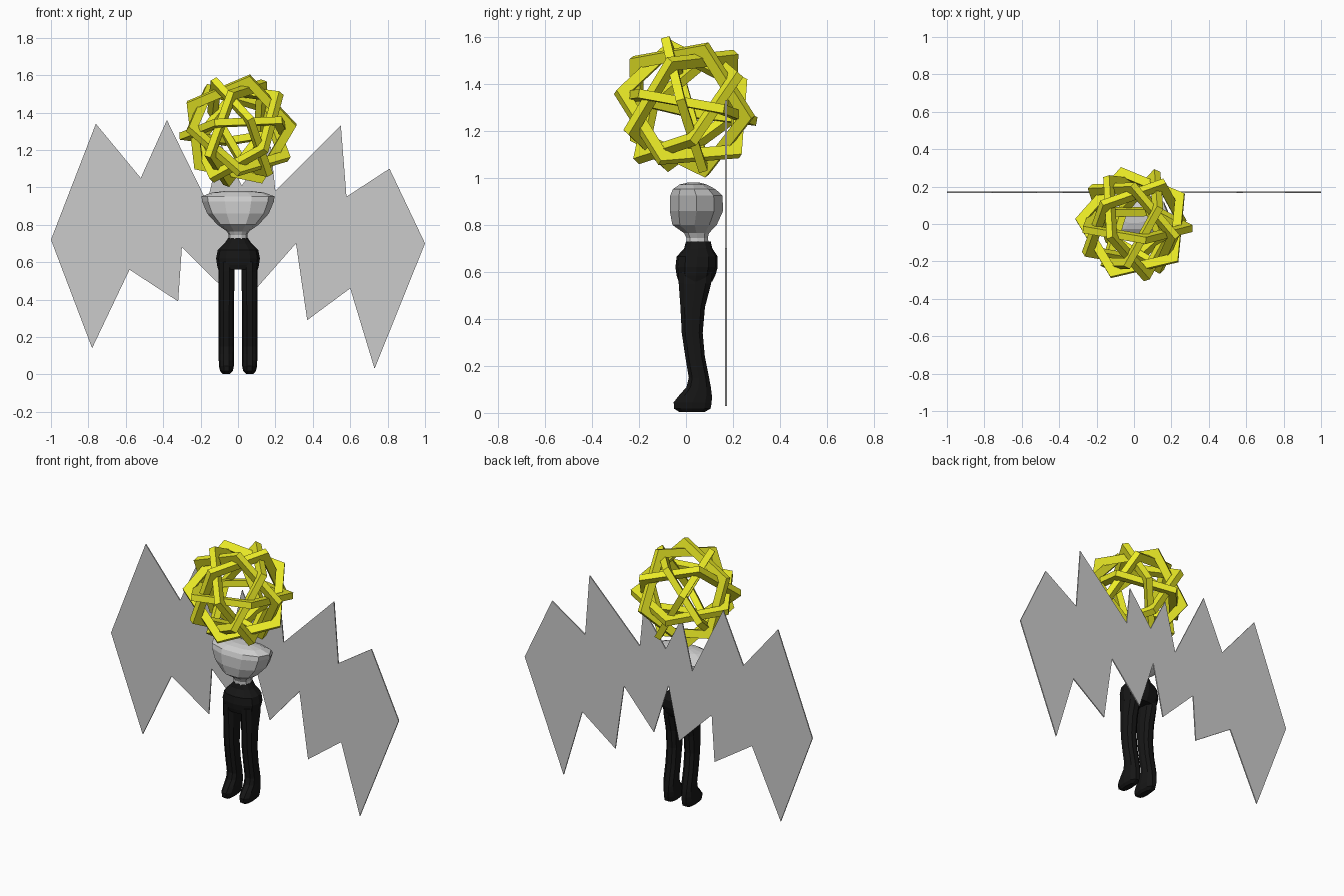
import bpy, bmesh
from math import sin, cos, radians, pi
from mathutils import Vector, Matrix

if "Cube" in bpy.data.objects:
    bpy.data.objects.remove(bpy.data.objects["Cube"])


def material(name, rgb):
    m = bpy.data.materials.new(name)
    m.diffuse_color = (*rgb, 1)
    m.use_nodes = True
    m.node_tree.nodes["Principled BSDF"].inputs["Base Color"].default_value = m.diffuse_color
    return m


yellow = material("yellow", (0.85, 0.85, 0.02))
black = material("black", (0.008, 0.008, 0.008))


def finish(name, bm, mat=None):
    bmesh.ops.recalc_face_normals(bm, faces=bm.faces[:])
    me = bpy.data.meshes.new(name)
    bm.to_mesh(me)
    bm.free()
    ob = bpy.data.objects.new(name, me)
    bpy.context.collection.objects.link(ob)
    if mat:
        me.materials.append(mat)
    return ob


def loft(name, rings, sides, mat=None, cx=0.0):
    """Skin capped rounded rings given as (z, half width, y front, y back)."""
    bm = bmesh.new()
    loops = []
    for z, w, y0, y1 in rings:
        loop = []
        for i in range(sides):
            a = 2 * pi * i / sides
            c, s = cos(a), sin(a)
            px = abs(c) ** 0.85 * (1 if c >= 0 else -1)
            py = abs(s) ** 0.85 * (1 if s >= 0 else -1)
            loop.append(bm.verts.new((cx + w * px, (y0 + y1) / 2 + (y1 - y0) / 2 * py, z)))
        loops.append(loop)
    for a, b in zip(loops, loops[1:]):
        for i in range(sides):
            j = (i + 1) % sides
            bm.faces.new((a[i], a[j], b[j], b[i]))
    bm.faces.new(loops[0])
    bm.faces.new(loops[-1])
    return finish(name, bm, mat)


# Head: six interlocked pentagon frames in icosahedral arrangement
R, BAR, THICK = 0.315, 0.047, 0.038
PHI0 = 13
pole = Vector((0, 0, 1))


def five_fold(k):
    az = radians(PHI0 + 72 * k)
    return Vector((2 * cos(az), 2 * sin(az), 1)) / 5 ** 0.5


turn = Matrix.Rotation(radians(120), 3, (pole + five_fold(0) + five_fold(1)).normalized())
spins = [Matrix.Identity(3)] + [Matrix.Rotation(radians(72 * k), 3, 'Z') @ turn for k in range(5)]
tilt = pole.rotation_difference(Vector((-0.08, 0.19, 1)).normalized()).to_matrix()
centre = Vector((0, 0, 1.303))

bm = bmesh.new()
inner = R - BAR / cos(radians(36))
for spin in spins:
    m = tilt @ spin
    corners = []
    for k in range(5):
        a = radians(PHI0 + 90 + 72 * k)
        corners.append([bm.verts.new(centre + m @ Vector((r * cos(a), r * sin(a), h)))
                        for r, h in ((R, -THICK / 2), (R, THICK / 2),
                                     (inner, THICK / 2), (inner, -THICK / 2))])
    for k in range(5):
        a, b = corners[k], corners[(k + 1) % 5]
        for i in range(4):
            j = (i + 1) % 4
            bm.faces.new((a[i], a[j], b[j], b[i]))
finish("lattice_head", bm, yellow)

# Wings: one thin jagged plate behind the body
outline = [(-1, .72), (-.76, 1.34), (-.52, 1.05), (-.38, 1.36), (-.165, .92), (-.09, 1.23),
           (.02, 1.01), (.175, 1.22), (.2, .98), (.55, 1.33), (.58, .95), (.81, 1.10),
           (1, .70), (.73, .03), (.6, .46), (.37, .29), (.31, .70), (.103, .465),
           (0, .787), (-.073, .455), (-.3, .68), (-.32, .39), (-.58, .56), (-.78, .14)]
bm = bmesh.new()
plate = bm.faces.new([bm.verts.new((x, .167, z)) for x, z in outline])
ext = bmesh.ops.extrude_face_region(bm, geom=[plate], use_keep_orig=True)
bmesh.ops.translate(bm, vec=(0, .007, 0),
                    verts=[v for v in ext["geom"] if isinstance(v, bmesh.types.BMVert)])
bmesh.ops.triangulate(bm, faces=[f for f in bm.faces if len(f.verts) > 4])
finish("wings", bm)

# Torso: faceted bowl on a narrow waist
loft("torso", [(.71, .052, 0, .10), (.745, .05, 0, .095), (.765, .06, -.01, .10),
               (.80, .11, -.062, .135), (.86, .165, -.074, .163), (.925, .192, -.072, .16),
               (.952, .195, -.06, .13), (.972, .14, -.03, .09), (.98, .07, .005, .06)], 10)

# Hips and legs
loft("hips", [(.56, .106, -.032, .112), (.585, .112, -.04, .125), (.62, .117, -.045, .135),
              (.665, .108, -.04, .135), (.70, .072, -.008, .112), (.73, .052, 0, .105)], 12, black)
leg = [(.003, .02, -.03, .08), (.018, .034, -.054, .108), (.045, .04, -.056, .113),
       (.075, .041, -.032, .113), (.11, .041, 0, .108), (.15, .041, .01, .10),
       (.24, .041, -.005, .082), (.34, .041, -.02, .073), (.45, .042, -.026, .083),
       (.55, .043, -.034, .11), (.60, .042, -.036, .115)]
for side, x in (("left", .062), ("right", -.062)):
    loft(side + "_leg", leg, 10, black, x)
